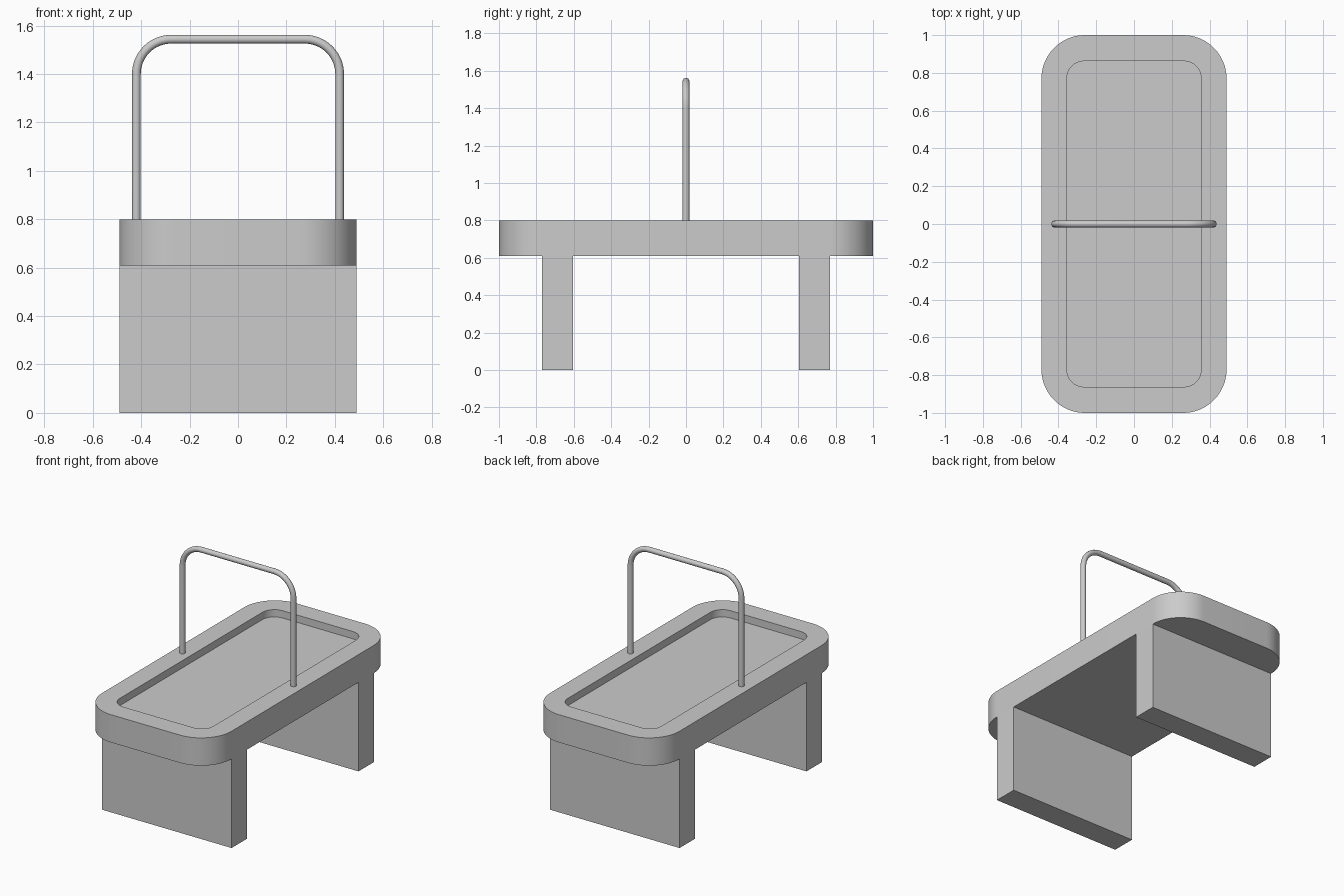
import bpy
import bmesh
import math
from mathutils import Vector

cube = bpy.data.objects.get("Cube")
if cube:
    bpy.data.objects.remove(cube, do_unlink=True)

# Material
grey = bpy.data.materials.new("plain grey")
grey.use_nodes = True
colour = (0.6, 0.6, 0.6, 1)
grey.diffuse_color = colour
grey.node_tree.nodes["Principled BSDF"].inputs["Base Color"].default_value = colour


def add_object(name, bm, smooth=False):
    bmesh.ops.recalc_face_normals(bm, faces=bm.faces)
    mesh = bpy.data.meshes.new(name)
    bm.to_mesh(mesh)
    bm.free()
    mesh.materials.append(grey)
    obj = bpy.data.objects.new(name, mesh)
    bpy.context.collection.objects.link(obj)
    if smooth:
        bpy.ops.object.select_all(action="DESELECT")
        obj.select_set(True)
        bpy.context.view_layer.objects.active = obj
        bpy.ops.object.shade_smooth_by_angle(angle=math.radians(30))
    return obj


def rounded_ring(bm, half_x, half_y, radius, z, steps=16):
    """Vertices of a rounded rectangle, anticlockwise."""
    verts = []
    for corner, (sx, sy) in enumerate([(1, 1), (-1, 1), (-1, -1), (1, -1)]):
        for i in range(steps + 1):
            a = math.pi / 2 * (corner + i / steps)
            verts.append(bm.verts.new((sx * (half_x - radius) + radius * math.cos(a),
                                       sy * (half_y - radius) + radius * math.sin(a), z)))
    return verts


def bridge(bm, a, b):
    for i in range(len(a)):
        j = (i + 1) % len(a)
        bm.faces.new((a[i], a[j], b[j], b[i]))


# Tray top: rounded slab with a shallow recess
TOP, UNDER, FLOOR = 0.8, 0.61, 0.75
bm = bmesh.new()
rings = [rounded_ring(bm, 0.49, 1.0, 0.23, UNDER),
         rounded_ring(bm, 0.49, 1.0, 0.23, TOP),
         rounded_ring(bm, 0.355, 0.862, 0.09, TOP),
         rounded_ring(bm, 0.355, 0.862, 0.09, FLOOR)]
for lower, upper in zip(rings, rings[1:]):
    bridge(bm, lower, upper)
bm.faces.new(rings[0])
bm.faces.new(rings[-1])
add_object("tray_top", bm, smooth=True)

# Panel legs
for name, side in (("front_leg", -1), ("back_leg", 1)):
    bm = bmesh.new()
    bmesh.ops.create_cube(bm, size=1)
    for v in bm.verts:
        v.co = Vector((v.co.x * 0.98, v.co.y * 0.165 + side * 0.687, (v.co.z + 0.5) * UNDER))
    add_object(name, bm)

# Arched handle: a round tube swept along a bent path
TUBE, BEND, HALF, PEAK = 0.018, 0.144, 0.42, 1.544
right_half = [(HALF, TOP - 0.01)]
for i in range(17):
    a = math.pi / 2 * i / 16
    right_half.append((HALF - BEND + BEND * math.cos(a), PEAK - BEND + BEND * math.sin(a)))
path = right_half + [(-x, z) for x, z in reversed(right_half)]
bm = bmesh.new()
rings = []
for i, (x, z) in enumerate(path):
    before, after = path[max(i - 1, 0)], path[min(i + 1, len(path) - 1)]
    if 0 < i < 18:
        t = (i - 1) / 16 * math.pi / 2
    elif 18 <= i < len(path) - 1:
        t = math.pi / 2 + (i - 18) / 16 * math.pi / 2
    else:
        t = 0 if i == 0 else math.pi
    out = Vector((math.cos(t), 0, math.sin(t)))
    ring = []
    for k in range(20):
        a = math.tau * k / 20
        ring.append(bm.verts.new(Vector((x, 0, z)) + TUBE * (out * math.cos(a) + Vector((0, math.sin(a), 0)))))
    rings.append(ring)
for a, b in zip(rings, rings[1:]):
    bridge(bm, a, b)
bm.faces.new(rings[0])
bm.faces.new(rings[-1])
add_object("handle", bm, smooth=True)
